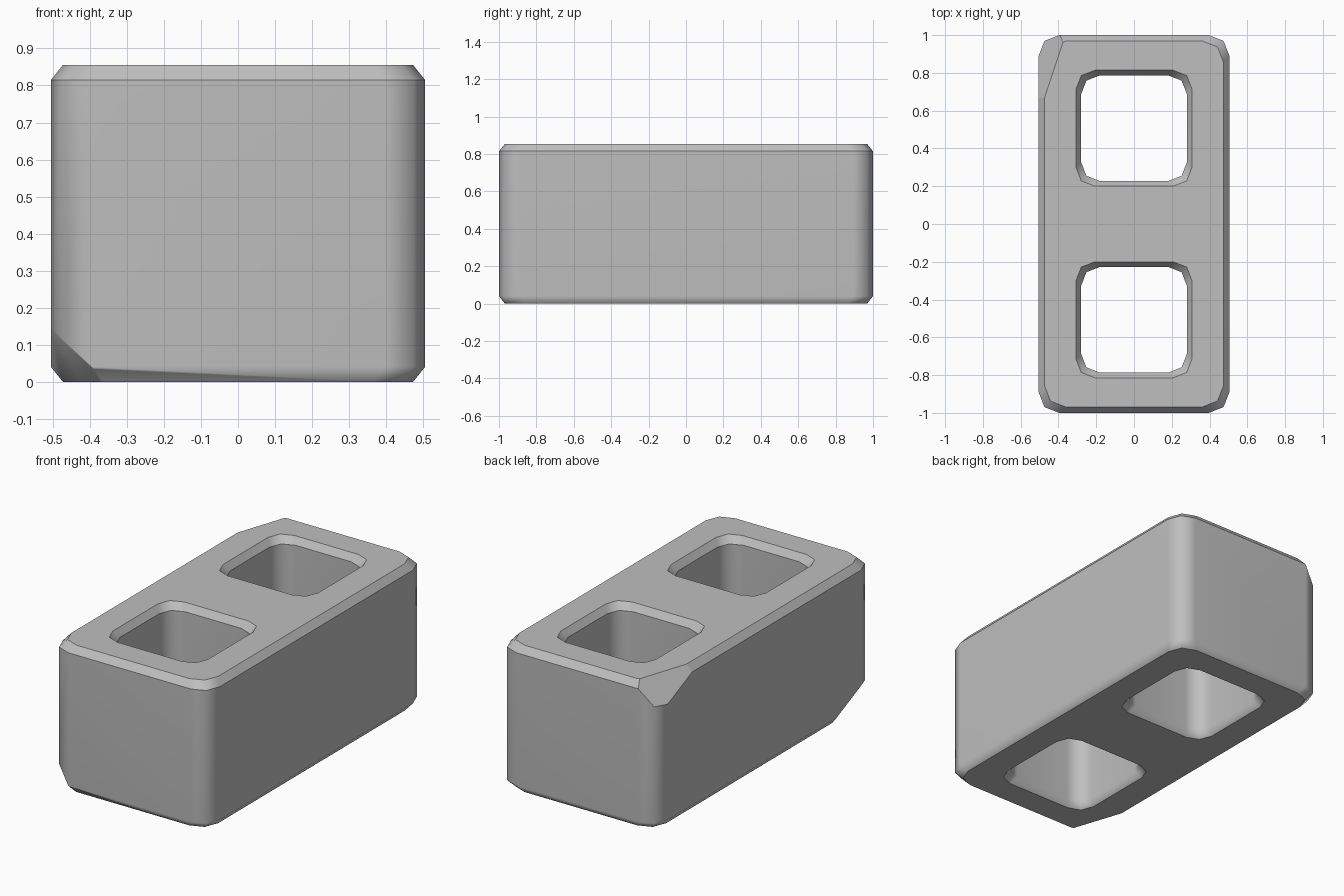
import bpy, bmesh
from mathutils import Vector

cube = bpy.data.objects.get("Cube")
if cube:
    bpy.data.objects.remove(cube, do_unlink=True)

HEIGHT = 0.855
BEVEL = 0.04      # height of the edge bevels
INSET = 0.032     # width of the edge bevels

concrete = bpy.data.materials.new("concrete_grey")
concrete.use_nodes = True
colour = (0.52, 0.52, 0.52, 1)
concrete.diffuse_color = colour
concrete.node_tree.nodes["Principled BSDF"].inputs["Base Color"].default_value = colour


def ring(bm, cy, hx, hy, corner, z):
    """Rectangle with two-segment rounded corners."""
    near = corner * 0.28
    quarter = [(hx, hy - corner), (hx - near, hy - near), (hx - corner, hy)]
    points = []
    for sx, sy in ((1, 1), (-1, 1), (-1, -1), (1, -1)):
        part = quarter if sx * sy > 0 else quarter[::-1]
        points += [(sx * x, cy + sy * y, z) for x, y in part]
    return [bm.verts.new(p) for p in points]


def wall(bm, cy, hx, hy, corner, inset):
    """Vertical wall, bevelled at both ends; returns the end edges."""
    levels = [(0, inset), (BEVEL, 0), (HEIGHT - BEVEL, 0), (HEIGHT, inset)]
    rings = [ring(bm, cy, hx - d, hy - d, corner, z) for z, d in levels]
    n = len(rings[0])
    for low, high in zip(rings, rings[1:]):
        for i in range(n):
            j = (i + 1) % n
            bm.faces.new((low[i], low[j], high[j], high[i]))
    return [[bm.edges.get((r[i], r[(i + 1) % n])) for i in range(n)]
            for r in (rings[0], rings[-1])]


bm = bmesh.new()

# Outer shell and the two cores, joined by flat ends
shells = [wall(bm, 0, 0.505, 1.0, 0.11, INSET)]
for side in (-1, 1):
    shells.append(wall(bm, side * 0.507, 0.28, 0.28, 0.1, -0.027))
for end in range(2):
    edges = [e for s in shells for e in s[end]]
    bmesh.ops.triangle_fill(bm, use_beauty=True, use_dissolve=False, edges=edges)
bmesh.ops.recalc_face_normals(bm, faces=bm.faces)

# Chipped corners: back top and front bottom, both on the same side
chip = [Vector((-0.47, 0.68, HEIGHT)), Vector((-0.37, 0.98, HEIGHT)),
        Vector((-0.487, 0.93, 0.72))]
chip_edges = []
for top in (True, False):
    a, b, c = [p if top else Vector((p.x, -p.y, HEIGHT - p.z)) for p in chip]
    normal = (b - a).cross(c - a).normalized()
    if normal.x > 0:
        normal.negate()
    cut = bmesh.ops.bisect_plane(bm, geom=bm.verts[:] + bm.edges[:] + bm.faces[:],
                                 plane_co=a, plane_no=normal, clear_outer=True)
    rim = [g for g in cut["geom_cut"] if isinstance(g, bmesh.types.BMEdge)]
    bmesh.ops.holes_fill(bm, edges=rim, sides=0)
    if top:
        chip_edges = rim
bmesh.ops.recalc_face_normals(bm, faces=bm.faces)

# Crisp edges around flat ends, the top bevels and the top chip
for f in bm.faces:
    f.smooth = True
for e in bm.edges:
    flat = [abs(f.normal.z) > 0.99 for f in e.link_faces]
    on_bevel = all(abs(v.co.z - HEIGHT + BEVEL) < 0.001 for v in e.verts)
    e.smooth = not (any(flat) != all(flat) or on_bevel or e in chip_edges)

mesh = bpy.data.meshes.new("hollow_block")
bm.to_mesh(mesh)
bm.free()
mesh.materials.append(concrete)
block = bpy.data.objects.new("hollow_block", mesh)
bpy.context.collection.objects.link(block)

# Keep the broad walls looking flat
weighted = block.modifiers.new("flat_walls", "WEIGHTED_NORMAL")
weighted.keep_sharp = True
